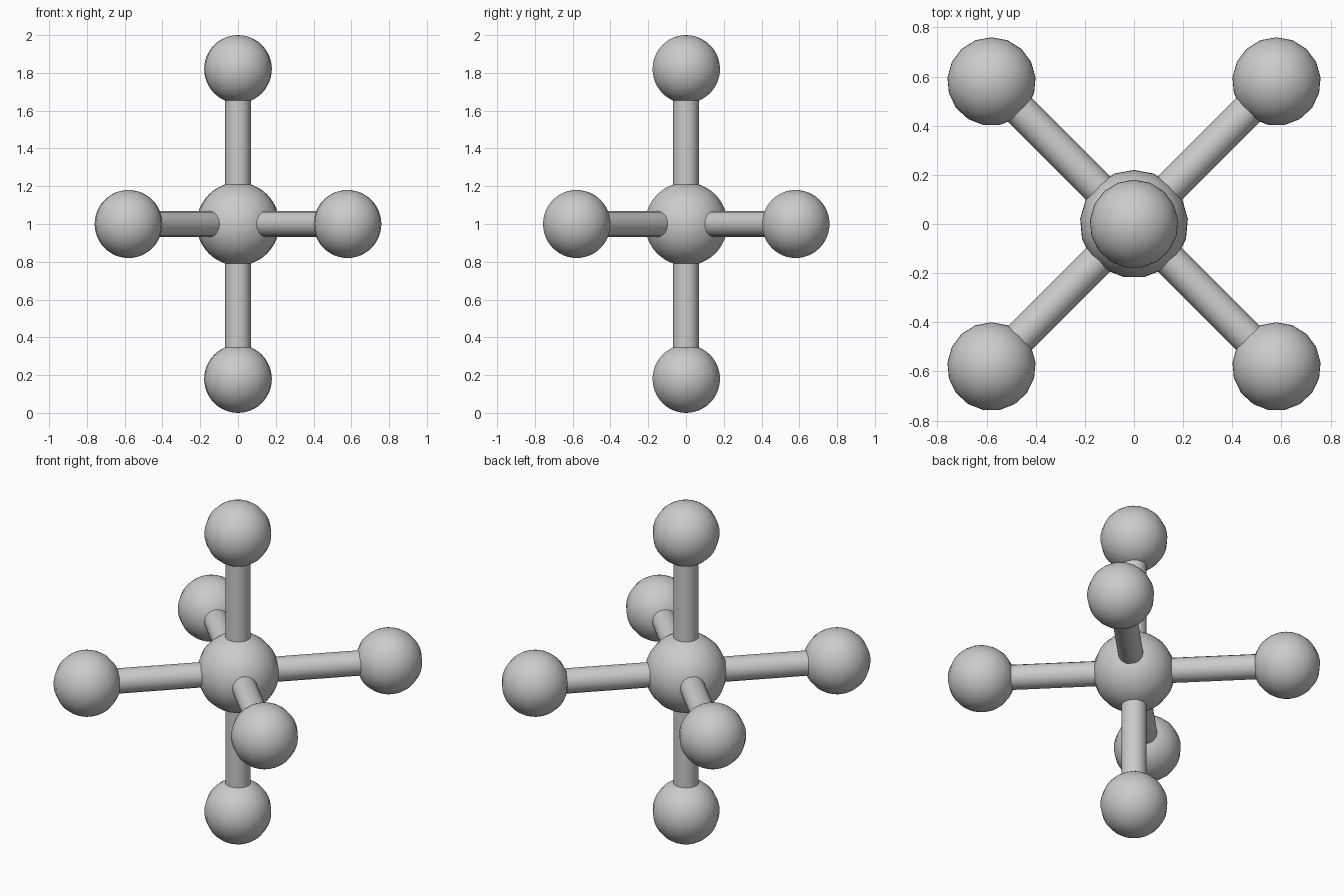
import bpy
import math
from mathutils import Vector

cube = bpy.data.objects.get("Cube")
if cube:
    bpy.data.objects.remove(cube, do_unlink=True)

CENTRE = Vector((0, 0, 1))
REACH = 0.82          # hub centre to outer ball centre
HUB_RADIUS = 0.22
BALL_RADIUS = 0.18
ROD_RADIUS = 0.068

grey = bpy.data.materials.new("light grey")
grey.use_nodes = True
colour = (0.6, 0.6, 0.6, 1)
grey.diffuse_color = colour
grey.node_tree.nodes["Principled BSDF"].inputs["Base Color"].default_value = colour


def finish(name):
    obj = bpy.context.object
    obj.name = name
    obj.data.materials.append(grey)
    bpy.ops.object.shade_smooth_by_angle(angle=math.radians(40))


def ball(name, location, radius):
    bpy.ops.mesh.primitive_uv_sphere_add(
        segments=17, ring_count=24, radius=radius, location=location)
    finish(name)


def rod(name, direction):
    bpy.ops.mesh.primitive_cylinder_add(
        vertices=16, radius=ROD_RADIUS, depth=REACH,
        location=CENTRE + direction * REACH / 2,
        rotation=direction.to_track_quat("Z", "Y").to_euler())
    finish(name)


# Central hub
ball("hub", CENTRE, HUB_RADIUS)

# Six arms: up, down and four level diagonals
arms = {
    "top": (0, 0, 1),
    "bottom": (0, 0, -1),
    "front_left": (1, -1, 0),
    "front_right": (-1, -1, 0),
    "back_left": (1, 1, 0),
    "back_right": (-1, 1, 0),
}
for side, axis in arms.items():
    direction = Vector(axis).normalized()
    rod(side + "_rod", direction)
    ball(side + "_ball", CENTRE + direction * REACH, BALL_RADIUS)
